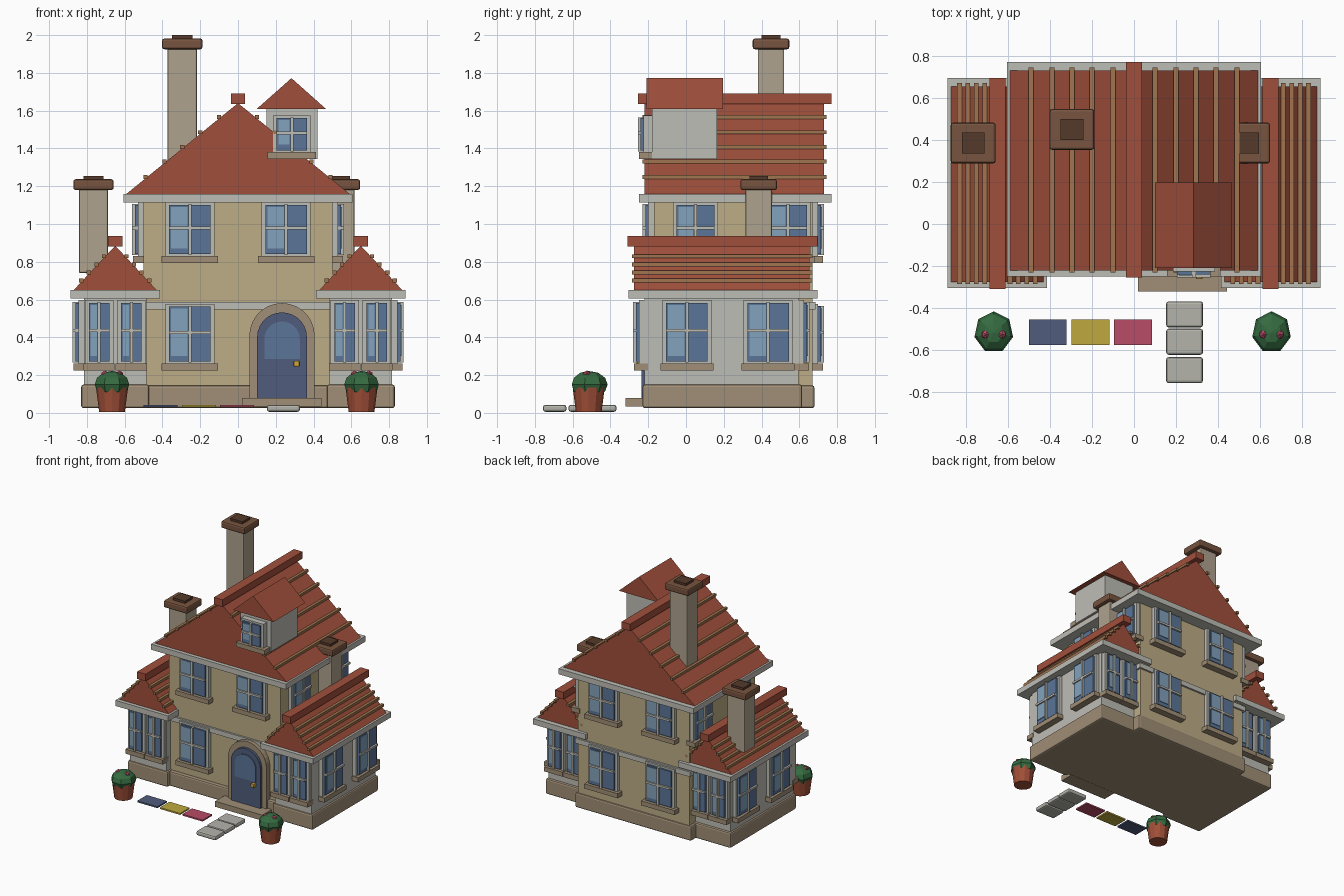
import bpy, bmesh
from math import pi, sin, cos
from mathutils import Matrix, Vector

if "Cube" in bpy.data.objects:
    bpy.data.objects.remove(bpy.data.objects["Cube"])


def material(name, hexcode):
    def lin(i):
        c = int(hexcode[i:i + 2], 16) / 255
        return ((c + 0.055) / 1.055) ** 2.4
    m = bpy.data.materials.new(name)
    m.diffuse_color = (lin(0), lin(2), lin(4), 1)
    m.use_nodes = True
    m.node_tree.nodes["Principled BSDF"].inputs["Base Color"].default_value = m.diffuse_color
    return m


WALL = material("plaster", "BDAE86")
TRIM = material("white_trim", "BEBDB6")
ROOF = material("roof_red", "A04F3B")
BATTEN = material("batten_tan", "A07550")
STONE = material("base_stone", "A08E76")
CHIM = material("chimney_stone", "AFA28E")
CAP = material("cap_brown", "77543F")
FLUE = material("flue_dark", "55392A")
GLASS = material("glass", "5A7598")
SHINE = material("glass_light", "82A2BC")
DOOR = material("door_blue", "505C7C")
GOLD = material("gold", "D0A638")
POT = material("terracotta", "A04F38")
LEAF = material("leaf", "356B40")
PINK = material("flower", "B84C66")
YELLOW = material("yellow", "BFAA3E")
PAVE = material("paving", "B4B3AB")


def finish(name, bm, mat, xform=None, bevel=0):
    bmesh.ops.recalc_face_normals(bm, faces=bm.faces)
    me = bpy.data.meshes.new(name)
    bm.to_mesh(me)
    bm.free()
    me.materials.append(mat)
    ob = bpy.data.objects.new(name, me)
    bpy.context.collection.objects.link(ob)
    if xform:
        ob.matrix_world = xform
    if bevel:
        b = ob.modifiers.new("bevel", 'BEVEL')
        b.width, b.segments = bevel, 2
    return ob


def boxes(name, mat, *extents, xform=None, bevel=0):
    """Each extent is x0, x1, y0, y1, z0, z1."""
    bm = bmesh.new()
    for x0, x1, y0, y1, z0, z1 in extents:
        m = Matrix.Translation(((x0 + x1) / 2, (y0 + y1) / 2, (z0 + z1) / 2)) \
            @ Matrix.Diagonal((x1 - x0, y1 - y0, z1 - z0, 1))
        bmesh.ops.create_cube(bm, size=1, matrix=m)
    return finish(name, bm, mat, xform, bevel)


def prism(name, mat, profile, y0, y1):
    """Extrude an (x, z) profile along y."""
    bm = bmesh.new()
    f = bm.faces.new([bm.verts.new((x, y0, z)) for x, z in profile])
    r = bmesh.ops.extrude_face_region(bm, geom=[f])
    bmesh.ops.translate(bm, vec=(0, y1 - y0, 0),
                        verts=[v for v in r['geom'] if isinstance(v, bmesh.types.BMVert)])
    return finish(name, bm, mat)


def arch(cx, r, z0, zc, n=14):
    return [(cx - r, z0), (cx + r, z0)] + \
        [(cx + r * cos(pi * i / n), zc + r * sin(pi * i / n)) for i in range(n + 1)]


def window(name, x, y, z, angle, w=0.26, h=0.34, sill=0.3):
    """Window whose bottom centre sits on a wall; outward is local -y."""
    m = Matrix.Translation((x, y, z)) @ Matrix.Rotation(angle, 4, 'Z')
    a, g = w / 2, w / 2 - 0.02
    boxes(name + "_frame", TRIM, (-a, a, -0.03, 0.02, 0, h), xform=m)
    boxes(name + "_glass", GLASS, (-g, g, -0.045, 0, 0.01, h - 0.015), xform=m)
    boxes(name + "_light_pane", SHINE, (-g + 0.01, -0.012, -0.05, 0, 0.04, h - 0.025), xform=m)
    boxes(name + "_bars", TRIM, (-0.008, 0.008, -0.06, 0, 0.005, h - 0.01),
          (-g, g, -0.06, 0, h * 0.52 - 0.008, h * 0.52 + 0.008), xform=m)
    boxes(name + "_sill", STONE, (-sill / 2, sill / 2, -0.055, 0.02, -0.037, 0), xform=m)


def gable(name, cx, half, z0, z1, y0, y1, offsets, eave):
    """Roof prism with eave slab, ridge cap and battens."""
    prism(name, ROOF, [(cx - half, z0), (cx + half, z0), (cx, z1)], y0, y1)
    boxes(name + "_eave", TRIM, (cx - eave, cx + eave, y0 - 0.03, y1 + 0.04, z0 - 0.045, z0))
    boxes(name + "_ridge", ROOF, (cx - 0.038, cx + 0.038, y0 - 0.035, y1 + 0.04, z1 - 0.005, z1 + 0.052))
    bars = []
    for d in offsets:
        zz = z1 - (z1 - z0) * d / half + 0.008
        for s in (-1, 1):
            c = cx + s * d
            bars.append((c - 0.011, c + 0.011, y0 - 0.01, y1 + 0.015, zz - 0.01, zz + 0.01))
    boxes(name + "_battens", BATTEN, *bars)


def chimney(name, x, y, z0, z1):
    boxes(name + "_shaft", CHIM, (x - 0.077, x + 0.077, y - 0.07, y + 0.07, z0, z1 - 0.06), bevel=0.008)
    boxes(name + "_cap", CAP, (x - 0.107, x + 0.107, y - 0.097, y + 0.097, z1 - 0.075, z1 - 0.018), bevel=0.012)
    boxes(name + "_flue", FLUE, (x - 0.054, x + 0.054, y - 0.05, y + 0.05, z1 - 0.03, z1))


# Main house
boxes("main_base", STONE, (-0.52, 0.52, -0.2, 0.68, 0.025, 0.145), bevel=0.012)
boxes("main_walls", WALL, (-0.5, 0.5, -0.17, 0.67, 0.14, 1.13))
boxes("floor_band", TRIM, (-0.515, 0.515, -0.185, 0.685, 0.548, 0.588))
gable("main_roof", 0, 0.59, 1.16, 1.64, -0.22, 0.73, (0.1, 0.2, 0.295, 0.39, 0.49), 0.605)
window("front_lower_window", -0.255, -0.17, 0.262, 0, h=0.315)
for s, side in ((-1, "left"), (1, "right")):
    window(f"front_upper_{side}_window", s * 0.255, -0.17, 0.83, 0, h=0.285)
    window(f"back_lower_{side}_window", s * 0.255, 0.67, 0.262, pi, h=0.315)
    window(f"back_upper_{side}_window", s * 0.255, 0.67, 0.83, pi, h=0.285)
    for i, y in enumerate((0.05, 0.54)):
        window(f"{side}_upper_window_{i}", s * 0.5, y, 0.83, s * pi / 2, w=0.24, h=0.285, sill=0.28)

# Side wings
for s, side in ((-1, "left"), (1, "right")):
    c = s * 0.65
    boxes(f"{side}_wing_base", STONE, (c - 0.18, c + 0.18, -0.23, 0.615, 0.025, 0.15), bevel=0.012)
    boxes(f"{side}_wing_walls", TRIM, (c - 0.165, c + 0.165, -0.22, 0.595, 0.145, 0.61))
    gable(f"{side}_wing_roof", c, 0.22, 0.65, 0.885, -0.275, 0.655, (0.06, 0.1, 0.14, 0.18), 0.237)
    for i, y in enumerate((0.005, 0.435)):
        window(f"{side}_wing_side_window_{i}", s * 0.815, y, 0.262, s * pi / 2, h=0.335, sill=0.28)
    for i, d in enumerate((-0.085, 0.085)):
        window(f"{side}_wing_front_window_{i}", c + d, -0.22, 0.262, 0, w=0.15, h=0.335, sill=0.165)
        window(f"{side}_wing_back_window_{i}", c + d, 0.595, 0.262, pi, w=0.15, h=0.335, sill=0.165)

# Dormer
boxes("dormer_walls", TRIM, (0.15, 0.42, -0.18, 0.165, 1.343, 1.62))
prism("dormer_roof", ROOF, [(0.1, 1.61), (0.465, 1.61), (0.283, 1.772)], -0.21, 0.197)
window("dormer_window", 0.285, -0.195, 1.38, 0, w=0.2, h=0.195, sill=0.255)

# Chimneys
chimney("main_chimney", -0.295, 0.45, 1.3, 2.0)
chimney("left_chimney", -0.765, 0.385, 0.74, 1.255)
chimney("right_chimney", 0.54, 0.385, 0.74, 1.255)

# Front door
prism("door_surround", STONE, arch(0.233, 0.173, 0.08, 0.408), -0.215, -0.16)
prism("door_panel", DOOR, arch(0.233, 0.132, 0.08, 0.4), -0.235, -0.16)
prism("door_glass", GLASS, arch(0.233, 0.094, 0.285, 0.39), -0.242, -0.16)
boxes("door_knob", GOLD, (0.295, 0.325, -0.262, -0.23, 0.245, 0.275), bevel=0.005)
boxes("door_step", STONE, (0.02, 0.442, -0.32, -0.19, 0.035, 0.08))

# Path stones and coloured flower tiles
for i, y in enumerate((-0.43, -0.56, -0.695)):
    boxes(f"path_stone_{i}", PAVE, (0.153, 0.328, y - 0.062, y + 0.062, 0.006, 0.042), bevel=0.012)
for i, (x, m) in enumerate(((-0.41, DOOR), (-0.207, YELLOW), (-0.005, PINK))):
    boxes(f"flower_tile_{i}", m, (x - 0.09, x + 0.09, -0.575, -0.453, 0.03, 0.042))

# Potted plants
for side, x in (("left", -0.667), ("right", 0.654)):
    p = Vector((x, -0.515, 0))
    bm = bmesh.new()
    bmesh.ops.create_cone(bm, cap_ends=True, segments=12, radius1=0.068, radius2=0.085, depth=0.13,
                          matrix=Matrix.Translation(p + Vector((0, 0, 0.07))))
    finish(f"{side}_pot", bm, POT)
    bm = bmesh.new()
    bmesh.ops.create_uvsphere(bm, u_segments=7, v_segments=6, radius=1,
                              matrix=Matrix.Translation(p + Vector((0, 0, 0.15)))
                              @ Matrix.Diagonal((0.094, 0.1, 0.072, 1)))
    finish(f"{side}_bush", bm, LEAF)
    bm = bmesh.new()
    for d in (-0.038, 0.038):
        bmesh.ops.create_icosphere(bm, subdivisions=1, radius=0.023,
                                   matrix=Matrix.Translation(p + Vector((d, -0.01, 0.202))))
    finish(f"{side}_flowers", bm, PINK)
